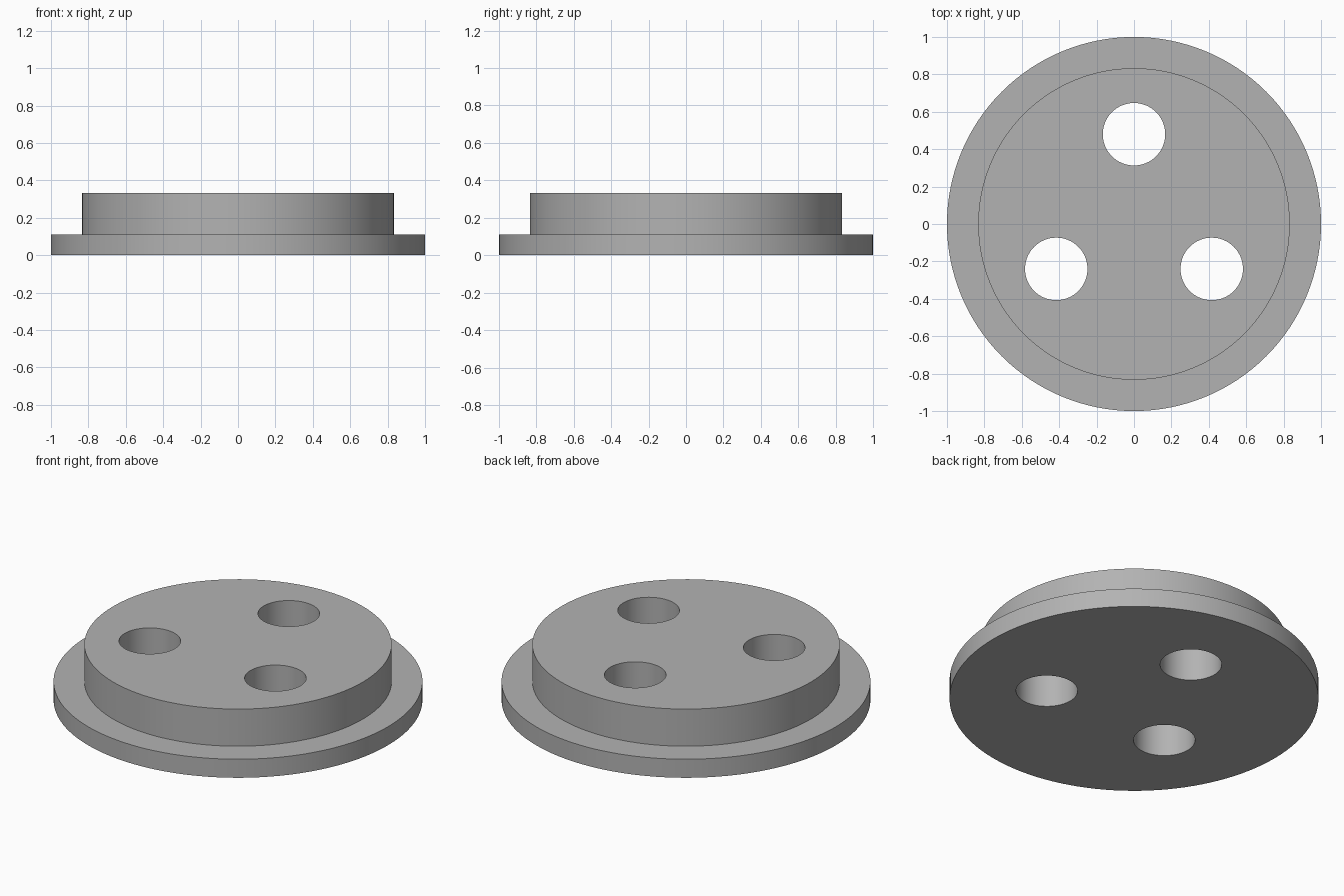
import bpy, bmesh
from math import cos, sin, tau, radians

SEGMENTS = 128
FLANGE_RADIUS, FLANGE_TOP = 1.0, 0.111
BOSS_RADIUS, BOSS_TOP = 0.833, 0.333
HOLE_RADIUS, HOLE_RING, HOLE_COUNT = 0.167, 0.48, 3

cube = bpy.data.objects.get("Cube")
if cube:
    bpy.data.objects.remove(cube, do_unlink=True)

grey = bpy.data.materials.new("plain grey")
grey.use_nodes = True
colour = (0.45, 0.45, 0.45, 1)
grey.diffuse_color = colour
grey.node_tree.nodes["Principled BSDF"].inputs["Base Color"].default_value = colour


def turned(name, profile, segments):
    """Closed solid of revolution from (radius, height) points, bottom to top."""
    bm = bmesh.new()
    rings = [[bm.verts.new((r * cos(tau * i / segments), r * sin(tau * i / segments), z))
              for i in range(segments)] for r, z in profile]
    for low, high in zip(rings, rings[1:]):
        for i in range(segments):
            j = (i + 1) % segments
            bm.faces.new((low[i], low[j], high[j], high[i]))
    bm.faces.new(rings[0][::-1])
    bm.faces.new(rings[-1])
    mesh = bpy.data.meshes.new(name)
    bm.to_mesh(mesh)
    bm.free()
    mesh.materials.append(grey)
    obj = bpy.data.objects.new(name, mesh)
    bpy.context.collection.objects.link(obj)
    return obj


# Flange with the raised boss, turned as one solid
plate = turned("flanged_plate", [(FLANGE_RADIUS, 0), (FLANGE_RADIUS, FLANGE_TOP),
                                 (BOSS_RADIUS, FLANGE_TOP), (BOSS_RADIUS, BOSS_TOP)], SEGMENTS)
bpy.context.view_layer.objects.active = plate
plate.select_set(True)

# Through holes, evenly spaced with one at the back
for k in range(HOLE_COUNT):
    angle = tau / 4 + tau * k / HOLE_COUNT
    cutter = turned("hole_cutter", [(HOLE_RADIUS, -0.1), (HOLE_RADIUS, BOSS_TOP + 0.1)], 64)
    cutter.location = (HOLE_RING * cos(angle), HOLE_RING * sin(angle), 0)
    cutter.hide_render = True
    bpy.context.view_layer.update()
    cut = plate.modifiers.new("hole", 'BOOLEAN')
    cut.operation = 'DIFFERENCE'
    cut.solver = 'EXACT'
    cut.object = cutter
    bpy.ops.object.modifier_apply(modifier=cut.name)
    bpy.data.objects.remove(cutter, do_unlink=True)

# Smooth round walls, crisp rims
bpy.ops.object.select_all(action='DESELECT')
plate.select_set(True)
bpy.context.view_layer.objects.active = plate
bpy.ops.object.shade_smooth_by_angle(angle=radians(30))
